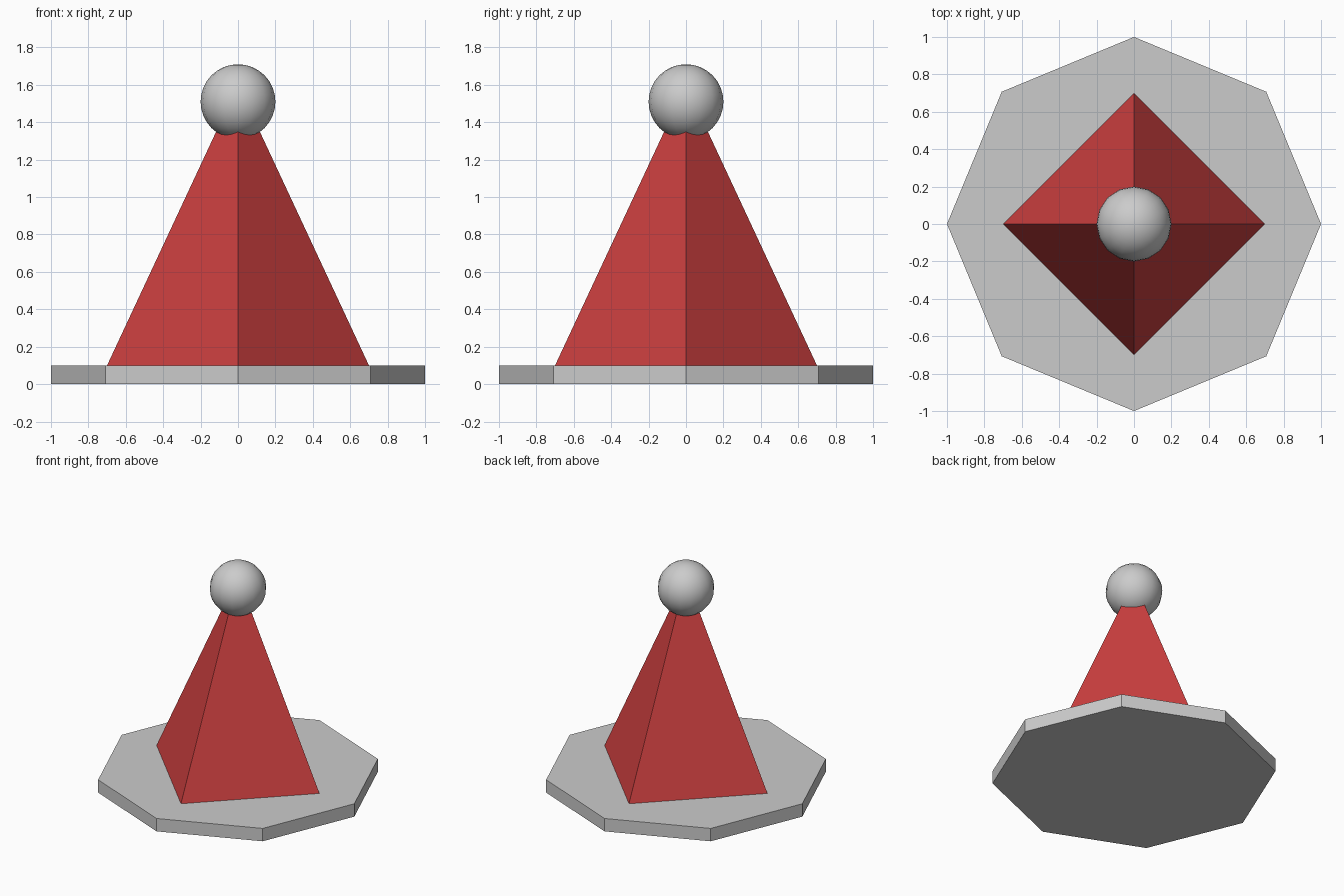
import bpy
from math import pi

if "Cube" in bpy.data.objects:
    bpy.data.objects.remove(bpy.data.objects["Cube"])


def cone(name, sides, r1, r2, z, height):
    # Prism or pyramid with a corner on the +x axis, standing at height z
    bpy.ops.mesh.primitive_cone_add(vertices=sides, radius1=r1, radius2=r2, depth=height,
                                    location=(0, 0, z + height / 2))
    obj = bpy.context.object
    obj.name = name
    return obj


# Octagonal base slab
cone("base", 8, 1.0, 1.0, 0.0, 0.1)

# Red four-sided pyramid body
body = cone("body", 4, 0.7, 0.0, 0.1, 1.5)
red = bpy.data.materials.new("red")
red.diffuse_color = (0.6, 0.05, 0.05, 1)
red.use_nodes = True
red.node_tree.nodes["Principled BSDF"].inputs["Base Color"].default_value = red.diffuse_color
body.data.materials.append(red)

# Smooth ball on the tip
bpy.ops.mesh.primitive_uv_sphere_add(segments=16, ring_count=16, radius=0.2,
                                     location=(0, 0, 1.51))
ball = bpy.context.object
ball.name = "ball"
bpy.ops.object.shade_smooth_by_angle(angle=pi / 4)
